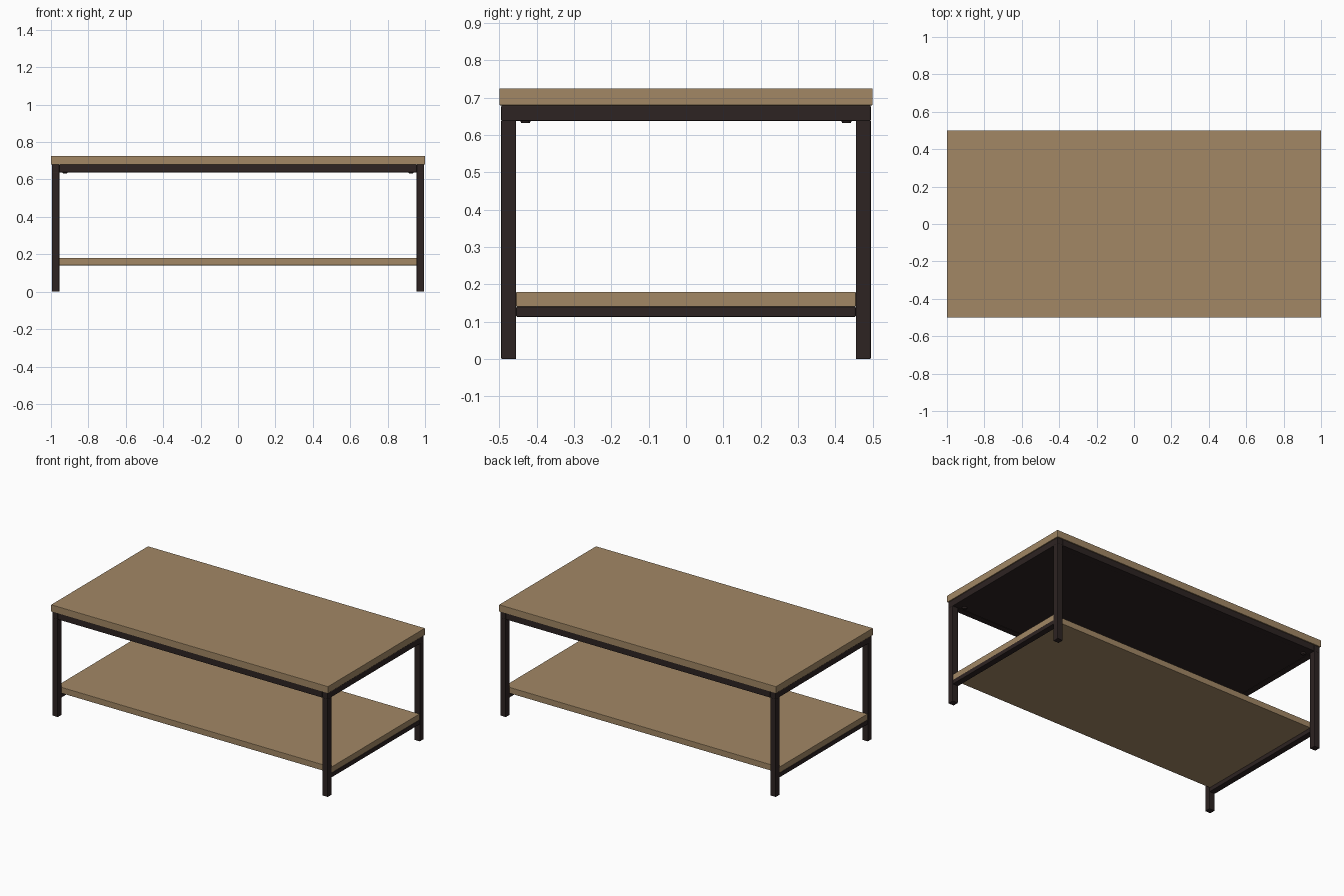
import bpy
import bmesh
from mathutils import Matrix, Vector

if "Cube" in bpy.data.objects:
    bpy.data.objects.remove(bpy.data.objects["Cube"])


def material(name, color):
    m = bpy.data.materials.new(name)
    m.diffuse_color = (*color, 1)
    m.use_nodes = True
    m.node_tree.nodes["Principled BSDF"].inputs["Base Color"].default_value = m.diffuse_color
    return m


WOOD = material("light brown wood", (0.36, 0.245, 0.13))
METAL = material("dark brown metal", (0.026, 0.017, 0.016))


def finish(bm, name, mat):
    mesh = bpy.data.meshes.new(name)
    bm.to_mesh(mesh)
    bm.free()
    mesh.materials.append(mat)
    obj = bpy.data.objects.new(name, mesh)
    bpy.context.collection.objects.link(obj)
    return obj


def box(name, lo, hi, mat, bevel=0.003):
    """Box between two corners, with softened edges."""
    lo, hi = Vector(lo), Vector(hi)
    bm = bmesh.new()
    bmesh.ops.create_cube(bm, size=1, matrix=Matrix.Translation((lo + hi) / 2)
                          @ Matrix.Diagonal((*(hi - lo), 1)))
    obj = finish(bm, name, mat)
    if bevel:
        mod = obj.modifiers.new("soft edges", 'BEVEL')
        mod.width = bevel
        mod.segments = 2
    return obj


X, Y, T = 0.995, 0.495, 0.04      # frame half sizes and tube thickness
FRAME_LOW, FRAME_TOP = 0.638, 0.68

# Wooden boards
box("table_top", (-1, -0.5, FRAME_TOP), (1, 0.5, 0.725), WOOD, 0.002)
box("lower_shelf", (-X + 0.003, -Y + T, 0.141), (X - 0.003, Y - T, 0.18), WOOD, 0.002)

# Dark panel closing the underside of the top
box("underside_panel", (-X + T, -Y + T, FRAME_LOW + 0.003),
    (X - T, Y - T, FRAME_TOP), METAL, 0)

for s, side in ((-1, "left"), (1, "right")):
    x0, x1 = sorted((s * X, s * (X - T)))
    # End rails under the top and under the shelf
    box(f"{side}_top_rail", (x0, -Y, FRAME_LOW), (x1, Y, FRAME_TOP), METAL)
    box(f"{side}_shelf_rail", (x0, -Y + T, 0.113), (x1, Y - T, 0.141), METAL)
    for t, end in ((-1, "front"), (1, "back")):
        y0, y1 = sorted((t * Y, t * (Y - T)))
        box(f"{end}_{side}_leg", (x0, y0, 0), (x1, y1, FRAME_LOW + 0.003), METAL)
        # Screw heads at the inner corners
        bm = bmesh.new()
        bmesh.ops.create_cone(bm, cap_ends=True, segments=12, radius1=0.011,
                              radius2=0.016, depth=0.01,
                              matrix=Matrix.Translation((s * 0.925, t * 0.43, 0.637)))
        finish(bm, f"{end}_{side}_screw", METAL)

# Long rails under the top
for t, end in ((-1, "front"), (1, "back")):
    y0, y1 = sorted((t * Y, t * (Y - T)))
    box(f"{end}_top_rail", (-X + T, y0, FRAME_LOW), (X - T, y1, FRAME_TOP), METAL)
